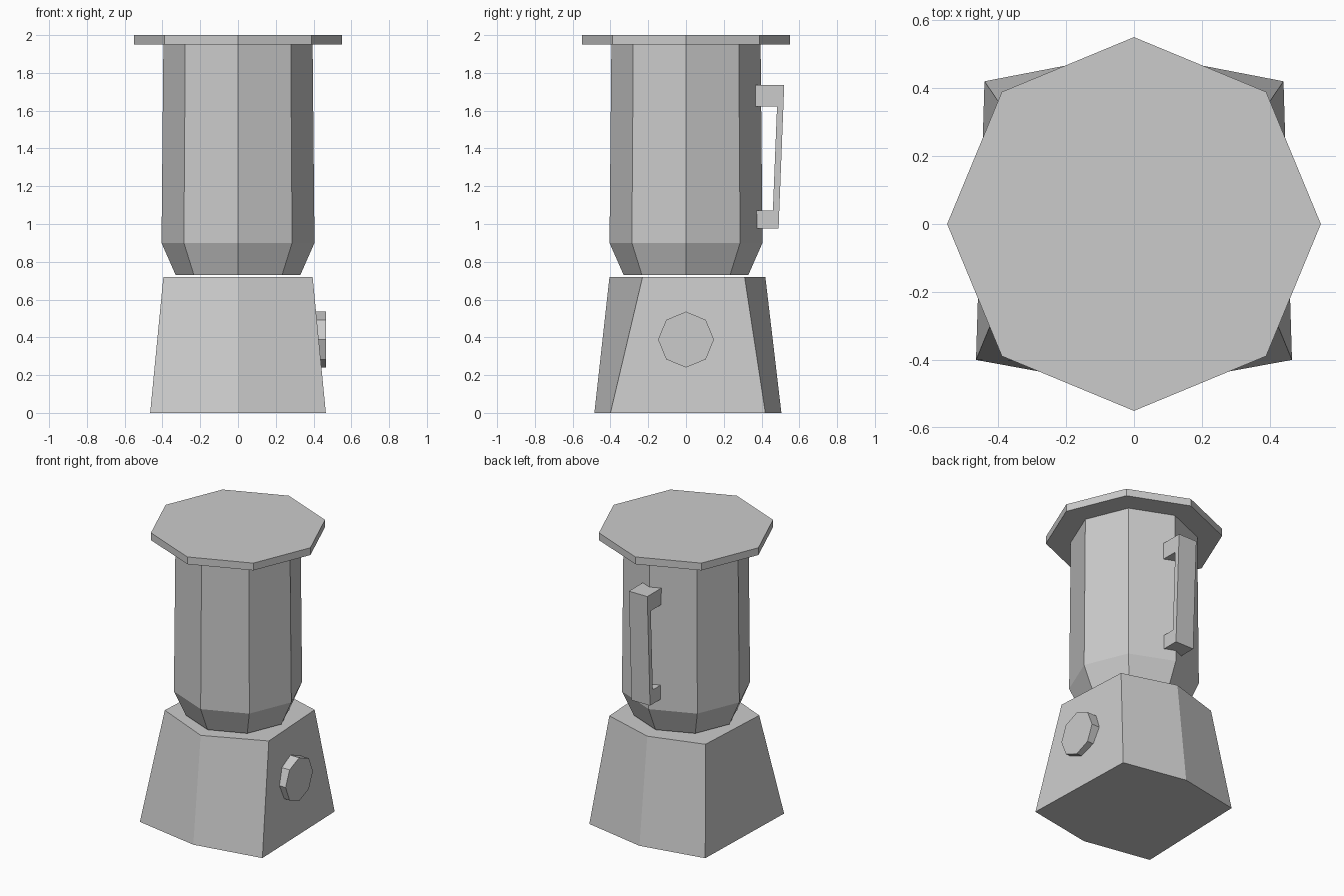
import bpy, bmesh, math
from mathutils import Vector

if "Cube" in bpy.data.objects:
    bpy.data.objects.remove(bpy.data.objects["Cube"])


def loft(name, rings):
    """Closed solid through a list of equal-length point rings."""
    bm = bmesh.new()
    loops = [[bm.verts.new(p) for p in ring] for ring in rings]
    n = len(loops[0])
    bm.faces.new(loops[0][::-1])
    bm.faces.new(loops[-1])
    for a, b in zip(loops, loops[1:]):
        for i in range(n):
            j = (i + 1) % n
            bm.faces.new((a[i], a[j], b[j], b[i]))
    bmesh.ops.recalc_face_normals(bm, faces=bm.faces)
    mesh = bpy.data.meshes.new(name)
    bm.to_mesh(mesh)
    bm.free()
    obj = bpy.data.objects.new(name, mesh)
    bpy.context.collection.objects.link(obj)
    return obj


def octagon(r, z):
    return [Vector((r * math.cos(i * math.pi / 4), r * math.sin(i * math.pi / 4), z))
            for i in range(8)]


def base_ring(z, front_y, front_corner, back_corner, back_y):
    """Six-sided outline, symmetric in x, with pointed front and back."""
    (fx, fy), (bx, by) = front_corner, back_corner
    return [(0, front_y, z), (fx, fy, z), (bx, by, z),
            (0, back_y, z), (-bx, by, z), (-fx, fy, z)]


# Tapered motor base
loft("motor_base", [
    base_ring(0.0, -0.485, (0.465, -0.40), (0.44, 0.42), 0.505),
    base_ring(0.72, -0.405, (0.395, -0.23), (0.365, 0.31), 0.42)])

# Eight-sided jar with narrowed foot
loft("jar", [octagon(0.33, 0.73), octagon(0.405, 0.90), octagon(0.395, 1.95)])

# Overhanging flat lid
loft("lid", [octagon(0.55, 1.95), octagon(0.55, 2.0)])

# Control dial on the right side
loft("dial", [[(x, p.x, 0.388 + p.y) for p in octagon(0.148, 0)] for x in (0.38, 0.465)])

# Bracket handle at the back of the jar
profile = [(0.36, 0.975), (0.49, 0.975), (0.52, 1.735), (0.36, 1.735),
           (0.36, 1.622), (0.482, 1.622), (0.46, 1.072), (0.36, 1.072)]
loft("handle", [[(x, y, z) for y, z in profile] for x in (-0.07, 0.07)])
